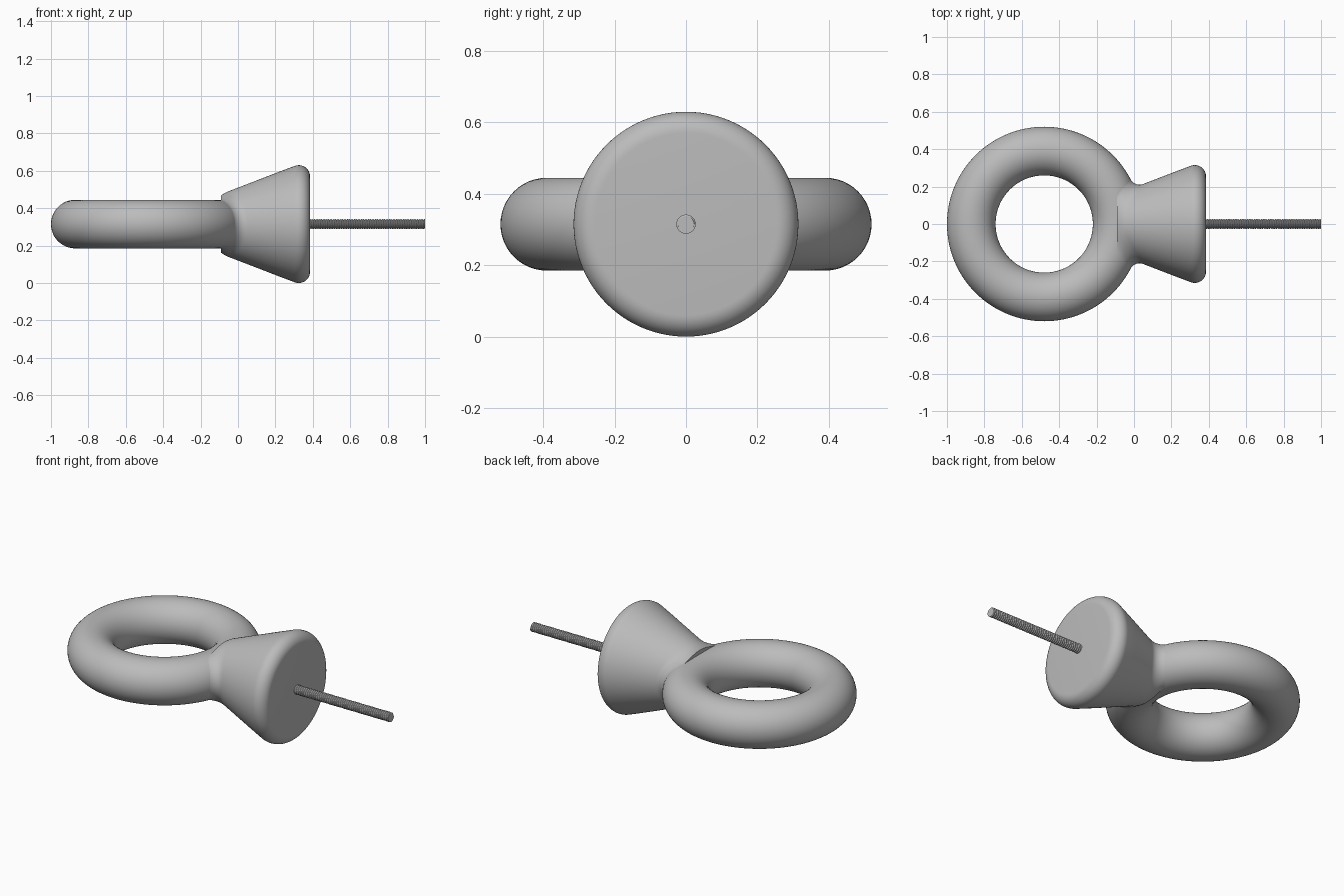
import bpy, bmesh
from math import sin, cos, pi, hypot, radians

if "Cube" in bpy.data.objects:
    bpy.data.objects.remove(bpy.data.objects["Cube"], do_unlink=True)

AXIS_Z = 0.315
RING_X, RING_R, TUBE_R = -0.48, 0.39, 0.13
FILLET = 0.05

steel = bpy.data.materials.new("plain grey")
steel.use_nodes = True
GREY = (0.5, 0.5, 0.5, 1)
steel.diffuse_color = GREY
steel.node_tree.nodes["Principled BSDF"].inputs["Base Color"].default_value = GREY


def finish(obj, name, angle=35):
    obj.name = name
    obj.data.materials.clear()
    obj.data.materials.append(steel)
    bpy.ops.object.select_all(action='DESELECT')
    obj.select_set(True)
    bpy.context.view_layer.objects.active = obj
    bpy.ops.object.shade_smooth_by_angle(angle=radians(angle))


def new_object(bm, name, angle=35):
    bmesh.ops.recalc_face_normals(bm, faces=bm.faces)
    mesh = bpy.data.meshes.new(name)
    bm.to_mesh(mesh)
    bm.free()
    obj = bpy.data.objects.new(name, mesh)
    bpy.context.collection.objects.link(obj)
    finish(obj, name, angle)


# Ring
bpy.ops.mesh.primitive_torus_add(major_radius=RING_R, minor_radius=TUBE_R,
                                 major_segments=128, minor_segments=48,
                                 location=(RING_X, 0, AXIS_Z))
finish(bpy.context.object, "ring")


# Conical base, blended into the ring with a rounded inner corner
def cone_radius(x):
    edge = max(0, -0.05 - x) / 0.04
    return 0.195 + 0.385 * x - 0.014 * edge ** 2


def blended_distance(x, r, t):
    cone = (r - cone_radius(x)) * 0.93
    ring = hypot(hypot(x - RING_X, r * cos(t)) - RING_R, r * sin(t)) - TUBE_R + 0.0007
    corner = hypot(max(FILLET - cone, 0), max(FILLET - ring, 0))
    return max(FILLET, min(cone, ring)) - corner


def blended_radius(x, t):
    low, high = 0.05, 0.4
    for _ in range(24):
        mid = (low + high) / 2
        if blended_distance(x, mid, t) < 0:
            low = mid
        else:
            high = mid
    return low


SEG = 96
angles = [2 * pi * i / SEG for i in range(SEG)]
sections = []
for i in range(36):
    x = -0.09 + 0.005 * i
    sections.append((x, [blended_radius(x, t) for t in angles]))
for x in (0.15, 0.22):
    sections.append((x, [cone_radius(x)] * SEG))
for i in range(13):
    a = radians(111 * (1 - i / 12))
    sections.append((0.325 + 0.06 * cos(a), [0.255 + 0.06 * sin(a)] * SEG))

bm = bmesh.new()
rings = [[bm.verts.new((x, r * cos(t), AXIS_Z + r * sin(t)))
          for r, t in zip(radii, angles)] for x, radii in sections]
for a, b in zip(rings, rings[1:]):
    for i in range(SEG):
        j = (i + 1) % SEG
        bm.faces.new((a[i], a[j], b[j], b[i]))
bm.faces.new(rings[0])
bm.faces.new(rings[-1])
new_object(bm, "conical_base")

# Screw core
ROOT, CREST, START, END = 0.0225, 0.027, 0.375, 1.0
bpy.ops.mesh.primitive_cylinder_add(vertices=32, radius=ROOT, depth=END - START,
                                    location=((START + END) / 2, 0, AXIS_Z),
                                    rotation=(0, pi / 2, 0))
finish(bpy.context.object, "screw_core")

# Screw thread: a helical ridge, trimmed flush with the tip
PITCH, STEPS = 0.0125, 24
turns = int((END - START) / PITCH) + 1
bm = bmesh.new()
previous = None
for i in range(turns * STEPS + 1):
    t = 2 * pi * i / STEPS
    row = []
    for offset, r in ((0, ROOT), (0.4, CREST), (0.6, CREST), (1, ROOT)):
        x = min(END, START + PITCH * (i / STEPS + offset - 1))
        row.append(bm.verts.new((x, r * cos(t), AXIS_Z + r * sin(t))))
    if previous:
        for k in range(3):
            bm.faces.new((previous[k], row[k], row[k + 1], previous[k + 1]))
    previous = row
bmesh.ops.remove_doubles(bm, verts=bm.verts, dist=0.00001)
new_object(bm, "screw_thread", 30)
